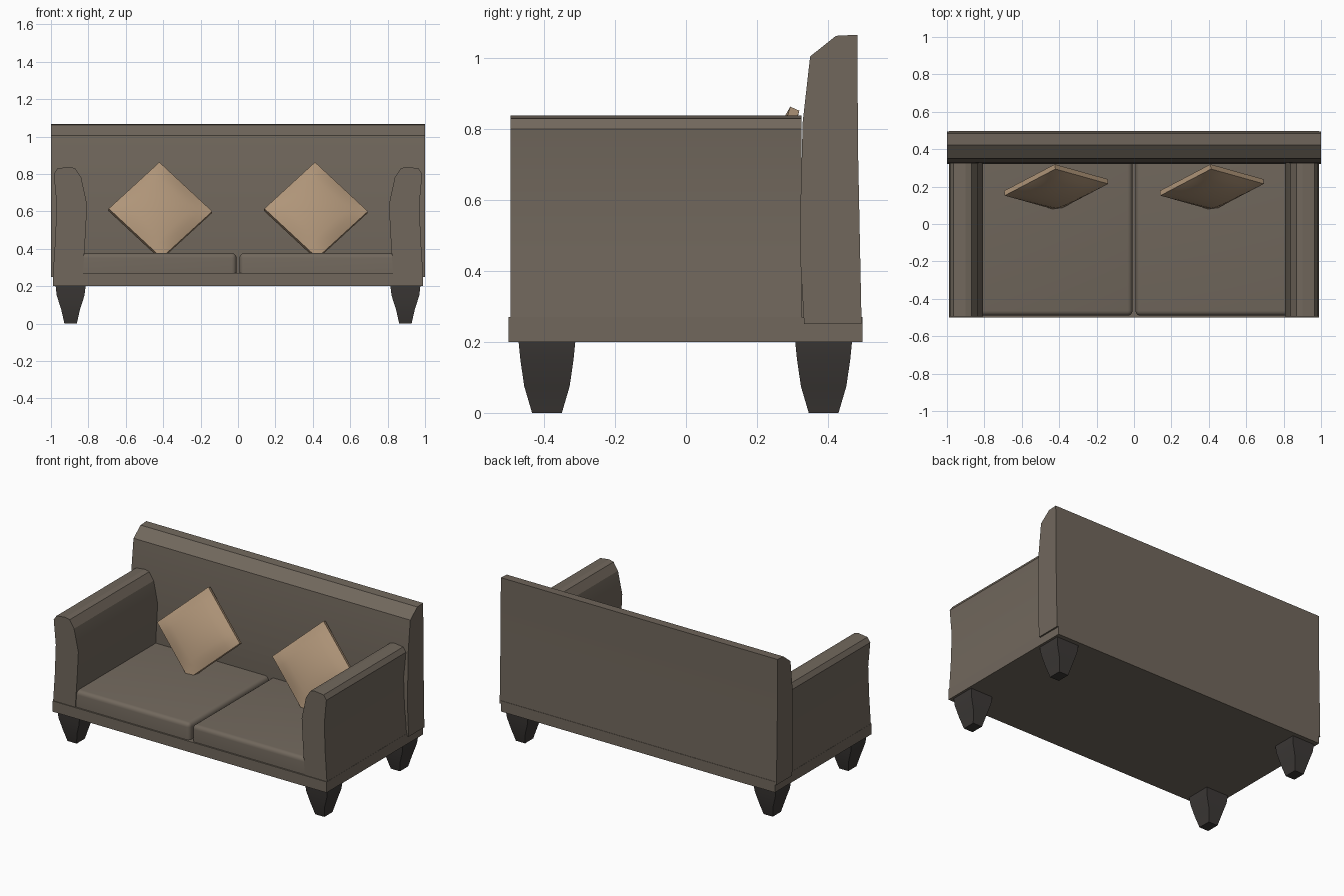
import bpy, bmesh, math
from mathutils import Vector, Matrix

if "Cube" in bpy.data.objects:
    bpy.data.objects.remove(bpy.data.objects["Cube"])


def material(name, rgb):
    m = bpy.data.materials.new(name)
    m.diffuse_color = (*rgb, 1)
    m.use_nodes = True
    m.node_tree.nodes["Principled BSDF"].inputs["Base Color"].default_value = m.diffuse_color
    return m


FABRIC = material("fabric", (0.165, 0.137, 0.108))
WOOD = material("dark_wood", (0.045, 0.040, 0.037))
TAN = material("tan_fabric", (0.43, 0.30, 0.19))


def finish(name, bm, mat, angle=30):
    bmesh.ops.recalc_face_normals(bm, faces=bm.faces[:])
    me = bpy.data.meshes.new(name)
    bm.to_mesh(me)
    bm.free()
    me.shade_smooth()
    me.set_sharp_from_angle(angle=math.radians(angle))
    me.materials.append(mat)
    ob = bpy.data.objects.new(name, me)
    bpy.context.collection.objects.link(ob)
    return ob


def loft(name, rings, mat, angle=30):
    """Skin a list of equal-length point rings and cap both ends."""
    bm = bmesh.new()
    vs = [[bm.verts.new(p) for p in ring] for ring in rings]
    n = len(vs[0])
    for a, b in zip(vs, vs[1:]):
        for i in range(n):
            j = (i + 1) % n
            bm.faces.new((a[i], a[j], b[j], b[i]))
    bm.faces.new(vs[0])
    bm.faces.new(vs[-1])
    return finish(name, bm, mat, angle)


def box(lo, hi):
    bm = bmesh.new()
    bmesh.ops.create_cube(bm, size=1)
    lo, hi = Vector(lo), Vector(hi)
    for v in bm.verts:
        v.co = (lo + hi) / 2 + v.co * (hi - lo)
    return bm


# Base platform
finish("base", box((-0.99, -0.5, 0.2), (0.99, 0.497, 0.27)), FABRIC)

# Backrest: side profile (y, z) run across the width
back = [(0.333, 0.25), (0.323, 0.42), (0.322, 0.56), (0.329, 0.82), (0.35, 1.005),
        (0.423, 1.063), (0.483, 1.066), (0.485, 0.74), (0.495, 0.25)]
loft("backrest", [[(x, y, z) for y, z in back] for x in (-1, 1)], FABRIC)

# Arms: front profile (x, z) run front to back
arm = [(0.99, 0.255), (0.977, 0.45), (0.97, 0.64), (0.985, 0.80), (0.965, 0.83), (0.90, 0.838),
       (0.87, 0.83), (0.838, 0.78), (0.807, 0.636), (0.815, 0.48), (0.83, 0.255)]

# Tapered legs: (z, half width x, half width y)
leg = [(0.2, 0.08, 0.08), (0.15, 0.074, 0.075), (0.075, 0.05, 0.064), (0, 0.033, 0.042)]

# Throw pillow axes: two edge directions and the face normal
CENTRE = Vector((0.416, 0.196, 0.602))
u = Vector((0.285, -0.08, -0.265)).normalized()
v_ = Vector((-0.279, -0.135, -0.23))
w = u.cross(v_).normalized()
v_ = w.cross(u)
ROT = Matrix((u, v_, w)).transposed()

for s, side in ((-1, "left"), (1, "right")):
    loft(side + "_arm", [[(s * x, y, z) for x, z in arm] for y in (-0.495, 0.326)], FABRIC, 20)

    for cy, end in ((-0.392, "front"), (0.388, "back")):
        loft(f"{end}_{side}_leg",
             [[(s * 0.895 + i * hx, cy + j * hy, z)
               for i, j in ((-1, -1), (1, -1), (1, 1), (-1, 1))] for z, hx, hy in leg], WOOD)

    # Seat cushion, rounded on the front top, inner top and inner front edges
    xs = sorted((s * 0.008, s * 0.85))
    bm = box((xs[0], -0.49, 0.26), (xs[1], 0.335, 0.377))
    inner = lambda p: abs(p.x) < 0.1
    front = lambda p: p.y < -0.4
    top = lambda p: p.z > 0.35
    edges = [e for e in bm.edges
             if sum(all(t(q.co) for q in e.verts) for t in (inner, front, top)) == 2]
    bmesh.ops.bevel(bm, geom=edges, offset=0.026, segments=4, profile=0.5, affect='EDGES')
    finish(side + "_seat_cushion", bm, FABRIC, 40)

    # Plump square pillow with thin rim, leaning on one corner
    bm = bmesh.new()
    bmesh.ops.create_cube(bm, size=2)
    bmesh.ops.subdivide_edges(bm, edges=[e for e in bm.edges
                              if abs(e.verts[0].co.z - e.verts[1].co.z) < 0.1],
                              cuts=9, use_grid_fill=True)
    shift = Vector((-0.832 if s < 0 else 0, 0, 0))
    for p in bm.verts:
        a, b, c = p.co
        bulge = ((1 - a * a) * (1 - b * b)) ** 0.7
        local = Vector((a * 0.197, b * 0.197, c * (0.014 + 0.04 * bulge)))
        p.co = CENTRE + shift + ROT @ local
    finish(side + "_pillow", bm, TAN, 45)
